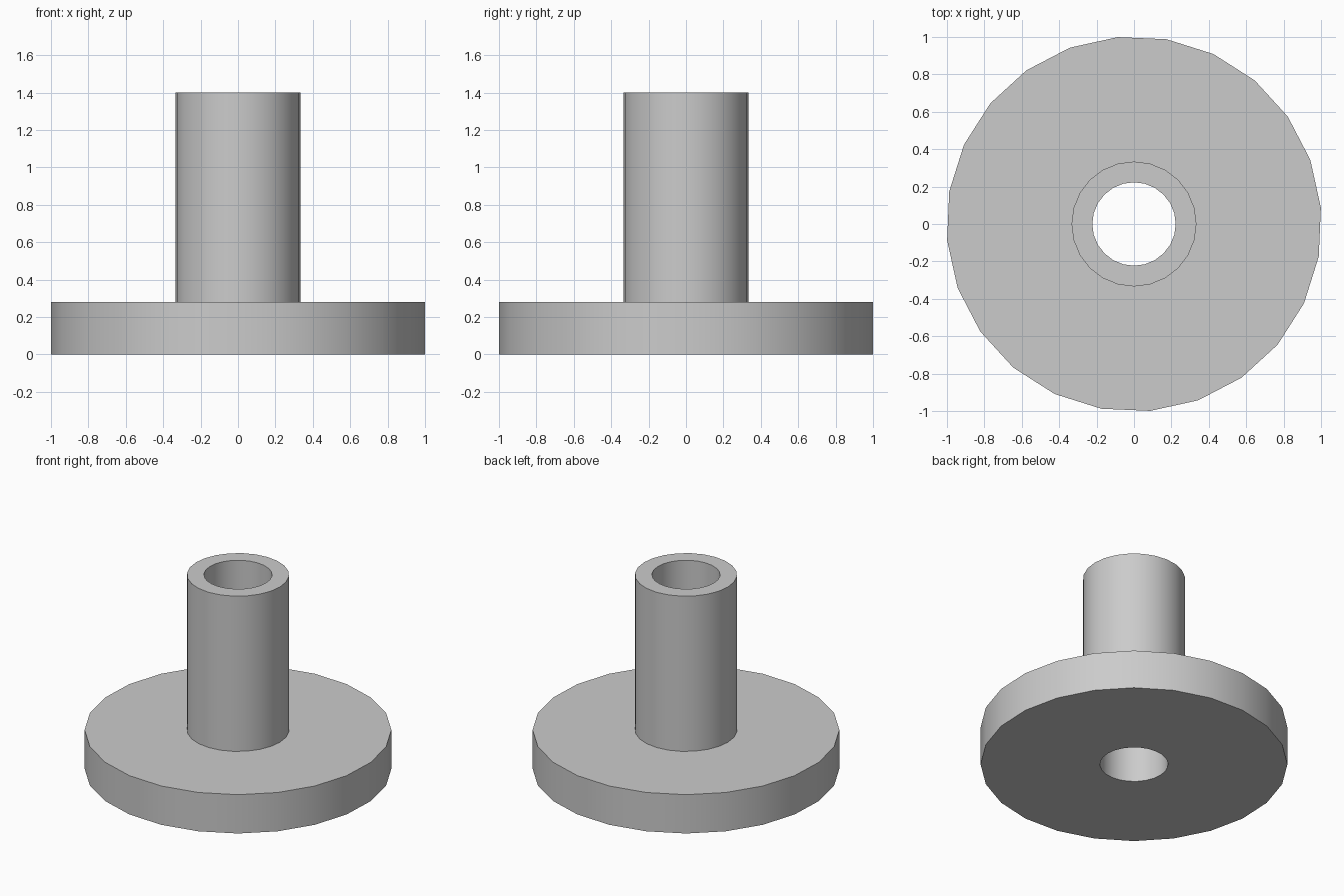
import bpy
import bmesh
from math import cos, sin, pi, radians

cube = bpy.data.objects.get("Cube")
if cube:
    bpy.data.objects.remove(cube, do_unlink=True)

SIDES = 24
BORE = 0.223
TUBE = 0.334
DISC = 1.003
DISC_TOP = 0.28
HEIGHT = 1.4

# Plain grey for the whole part
grey = bpy.data.materials.new("light grey")
grey.use_nodes = True
colour = (0.6, 0.6, 0.6, 1)
grey.diffuse_color = colour
grey.node_tree.nodes["Principled BSDF"].inputs["Base Color"].default_value = colour


def ring(bm, radius, z, turn=0):
    angles = [2 * pi * i / SIDES + turn for i in range(SIDES)]
    return [bm.verts.new((radius * cos(a), radius * sin(a), z)) for a in angles]


def bridge(bm, a, b):
    for i in range(SIDES):
        j = (i + 1) % SIDES
        bm.faces.new((a[i], a[j], b[j], b[i]))


# Flanged bushing: one closed shell around a through bore
bm = bmesh.new()
turn = radians(5)
rings = [
    ring(bm, BORE, 0),
    ring(bm, DISC, 0, turn),
    ring(bm, DISC, DISC_TOP, turn),
    ring(bm, TUBE, DISC_TOP),
    ring(bm, TUBE, HEIGHT),
    ring(bm, BORE, HEIGHT),
]
for lower, upper in zip(rings, rings[1:] + rings[:1]):
    bridge(bm, lower, upper)
bmesh.ops.recalc_face_normals(bm, faces=bm.faces)

mesh = bpy.data.meshes.new("flanged_bushing")
bm.to_mesh(mesh)
bm.free()
mesh.materials.append(grey)
bushing = bpy.data.objects.new("flanged_bushing", mesh)
bpy.context.collection.objects.link(bushing)

# Smooth walls with crisp rims
bpy.ops.object.select_all(action="DESELECT")
bushing.select_set(True)
bpy.context.view_layer.objects.active = bushing
bpy.ops.object.shade_smooth_by_angle(angle=radians(30))
